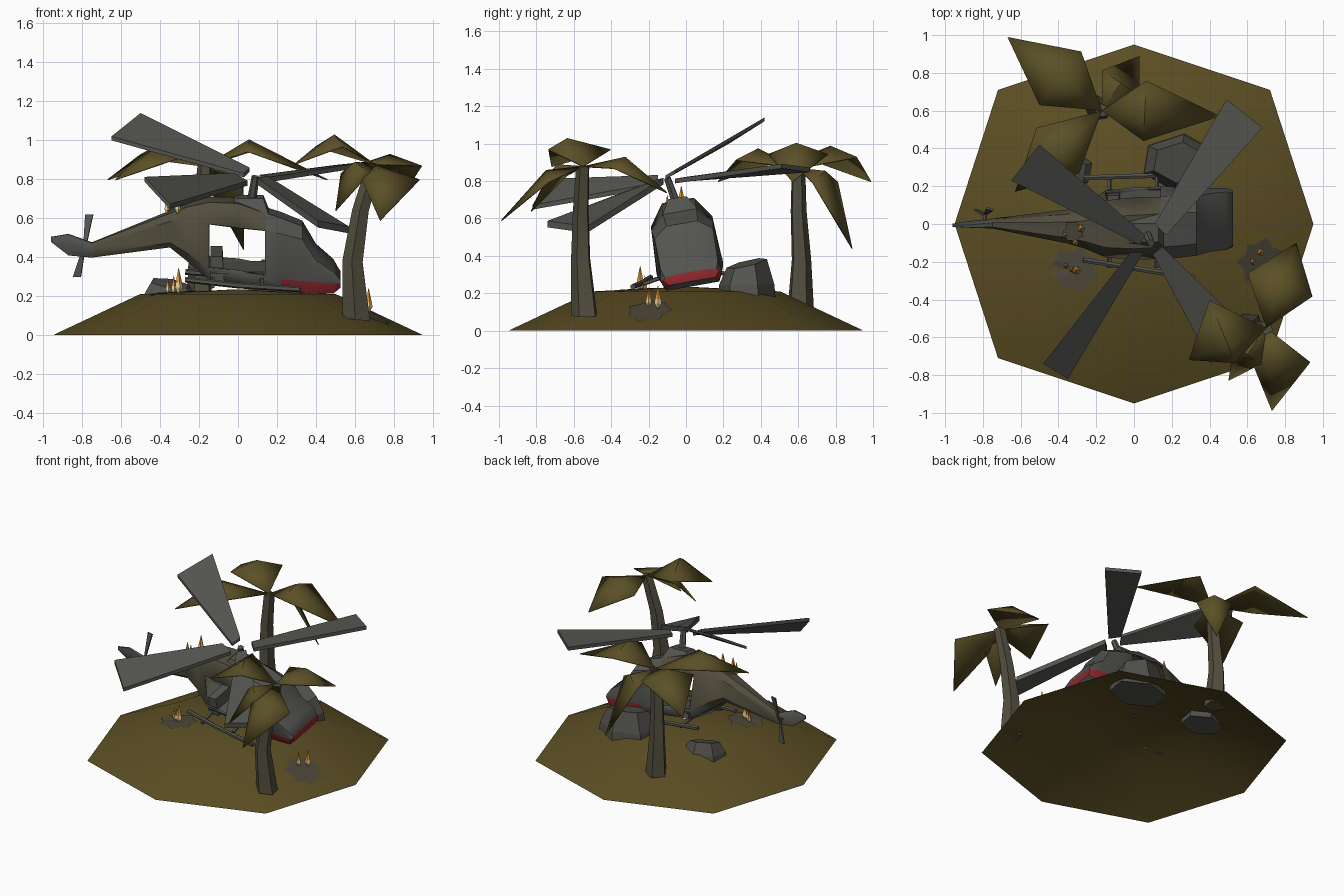
import bpy, bmesh, math, random
from mathutils import Vector, Matrix

if "Cube" in bpy.data.objects:
    bpy.data.objects.remove(bpy.data.objects["Cube"])
random.seed(4)

def mat(name, c):
    m = bpy.data.materials.new(name)
    m.diffuse_color = (*c, 1)
    m.use_nodes = True
    m.node_tree.nodes["Principled BSDF"].inputs["Base Color"].default_value = m.diffuse_color
    return m
SAND = mat("olive ground", (0.105, 0.076, 0.017))
LEAF = mat("palm leaf", (0.105, 0.08, 0.02))
BARK = mat("palm bark", (0.085, 0.077, 0.05))
GREY = mat("grey metal", (0.088, 0.088, 0.08))
DRAB = mat("drab paint", (0.085, 0.076, 0.047))
RED = mat("red stripe", (0.27, 0.02, 0.025))
STONE = mat("stone", (0.085, 0.084, 0.075))
SOOT = mat("scorch", (0.07, 0.062, 0.042))
FIRE = mat("orange flame", (0.75, 0.32, 0.04))
GLOW = mat("pale flame", (0.85, 0.65, 0.3))

def build(name, verts, faces, mats, rule=None, thick=0, smooth=0):
    me = bpy.data.meshes.new(name)
    me.from_pydata([tuple(v) for v in verts], [], faces)
    bm = bmesh.new()
    bm.from_mesh(me)
    bmesh.ops.recalc_face_normals(bm, faces=bm.faces)
    bm.to_mesh(me)
    bm.free()
    for m in mats:
        me.materials.append(m)
    for p in me.polygons:
        p.use_smooth = smooth > 0
        if rule:
            p.material_index = rule(p.center)
    if smooth:
        me.set_sharp_from_angle(angle=math.radians(smooth))
    ob = bpy.data.objects.new(name, me)
    bpy.context.collection.objects.link(ob)
    if thick:
        s = ob.modifiers.new("thickness", "SOLIDIFY")
        s.thickness = thick
        s.offset = -1
    return ob

def loft(name, rings, mats, rule=None, skip=None, caps=True, thick=0, smooth=0):
    n = len(rings[0])
    verts = [v for r in rings for v in r]
    faces = []
    for i in range(len(rings) - 1):
        for j in range(n):
            if not (skip and skip(i, j)):
                k = (j + 1) % n
                faces.append((i*n + j, i*n + k, i*n + n + k, i*n + n + j))
    if caps:
        faces += [tuple(range(n)), tuple(range(len(verts) - n, len(verts)))]
    return build(name, verts, faces, mats, rule, thick, smooth)

def tube(name, path, radii, sides, m):
    d = Vector(path[-1]) - Vector(path[0])
    q = d.to_track_quat('Z', 'Y')
    rings = [[Vector(p) + q @ Vector((r*math.cos(a), r*math.sin(a), 0))
              for a in (2*math.pi*(j + .5)/sides for j in range(sides))]
             for p, r in zip(path, radii)]
    return loft(name, rings, [m], smooth=40)

# Island: open octagonal mound
OCT = [(.95, 0), (.72, .71), (0, .95), (-.72, .71), (-.95, 0), (-.72, -.71), (0, -.95), (.72, -.71)]
loft("island", [[(x*s, y*s, z) for x, y in OCT] for s, z in ((1, 0), (.53, .21), (.02, .235))],
     [SAND], caps=False, smooth=60)

def ground(x, y):
    x, y = abs(x), abs(y)
    d = max((.24*x + .72*y)/.684, (.71*x + .23*y)/.6745)
    return .21*(1 - d)/.47 if d > .53 else .21 + .025*(1 - d/.53)

# Scorch marks
def scorch(name, cx, cy, r, height):
    pts = [(cx, cy)]
    for i in range(14):
        a, k = i*math.pi/7, r*(1 if i % 2 else .75)*random.uniform(.85, 1.1)
        pts.append((cx + k*math.cos(a), cy + k*math.sin(a)))
    build(name, [(x, y, height(x, y) + .006) for x, y in pts],
          [(0, i + 1, (i + 1) % 14 + 1) for i in range(14)], [SOOT])
scorch("scorch_left", -.31, -.24, .14, ground)
scorch("scorch_right", .67, -.2, .125, ground)

# Fuselage: side profile sections, rolled about the x axis
ROLL = Matrix.Translation((0, 0, .45)) @ Matrix.Rotation(math.radians(10), 4, 'X') @ Matrix.Translation((0, 0, -.45))
SECT = [(-.96, .48, .485, .495, .505, .008), (-.87, .41, .44, .49, .52, .014),
        (-.75, .40, .42, .46, .475, .024), (-.35, .46, .49, .60, .635, .085),
        (-.26, .39, .44, .62, .67, .11), (-.15, .30, .37, .60, .70, .165),
        (0, .28, .355, .585, .695, .18), (.14, .26, .33, .57, .645, .18),
        (.22, .25, .315, .55, .62, .178), (.33, .24, .305, .52, .575, .17),
        (.40, .235, .30, .41, .455, .168), (.49, .235, .292, .35, .375, .167),
        (.525, .262, .29, .305, .312, .15)]
rings = []
for x, b, s1, s2, t, w in SECT:
    low = .65 if x < .2 else .85
    half = [(low*w, b), (w, s1), (.93*w, s2), (.5*w, t)]
    rings.append([ROLL @ Vector((x, y, z)) for y, z in half + [(-y, z) for y, z in reversed(half)]])
def body_colour(c):
    c = ROLL.inverted() @ c
    if c.x > .22 and .252 < c.z < .306:
        return 2
    return 1 if -.74 < c.x < .1 and c.z > .4 else 0
loft("fuselage", rings, [GREY, DRAB, RED], body_colour,
     skip=lambda i, j: i in (5, 6) and j in (1, 5), thick=.012, smooth=35)

# Frustum box helper, rolled with the fuselage
def frustum(name, lo, hi, m):
    return loft(name, [[ROLL @ Vector((x, y, z)) for x, y in ((x0, -w), (x1, -w), (x1, w), (x0, w))]
                       for x0, x1, w, z in (lo, hi)], [m])
frustum("engine_housing", (-.1, .16, .1, .63), (0, .13, .05, .715), GREY)
frustum("cabin_bench", (-.14, -.07, .15, .30), (-.14, -.08, .15, .43), GREY)
frustum("cabin_floor", (-.14, .15, .165, .34), (-.14, .15, .165, .35), GREY)
frustum("cockpit_bulkhead", (.145, .16, .12, .3), (.145, .16, .1, .56), GREY)

# Skids and struts
tube("near_skid", [(-.27, -.19, .285), (.0, -.235, .255), (.32, -.285, .235)], [.015]*3, 6, GREY)
tube("far_skid", [(-.27, .245, .325), (.22, .26, .28)], [.015]*2, 6, GREY)
for i, x in enumerate((-.13, .12)):
    tube(f"near_strut_{i}", [(x, -.09, .3), (x, -.23, .25)], [.012]*2, 5, GREY)
    tube(f"far_strut_{i}", [(x, .1, .32), (x, .25, .3)], [.012]*2, 5, GREY)

# Rotor mast and blades: root pair, tip pair
tube("rotor_mast", [(.07, -.055, .69), (.09, -.1, .815)], [.024, .02], 6, GREY)
def blade(name, r0, r1, t0, t1, thick):
    d = Vector((0, 0, thick/2))
    q = [Vector(p) for p in (r0, r1, t1, t0)]
    loft(name, [[p - d for p in q], [p + d for p in q]], [GREY])
blade("blade_back_right", (.11, .0, .81), (.17, -.06, .80), (.49, .66, .86), (.68, .51, .88), .025)
blade("blade_back_left", (.06, -.06, .85), (.03, -.11, .82), (-.5, .42, 1.13), (-.65, .23, 1.01), .02)
blade("blade_front_left", (-.02, -.15, .82), (.05, -.15, .78), (-.48, -.74, .80), (-.35, -.82, .66), .025)
blade("blade_front_right", (.15, -.12, .80), (.10, -.16, .79), (.57, -.53, .54), (.41, -.74, .57), .035)

# Tail rotor
tube("tail_rotor_hub", [(-.79, 0, .45), (-.79, .06, .45)], [.01]*2, 5, GREY)
for name, z, w, dx in (("tail_blade_upper", .62, .02, .025), ("tail_blade_lower", .30, .02, -.035)):
    x = -.79 + dx
    build(name, [(-.795, .05, .45), (-.782, .045, .45), (x + w, .07, z), (x - w, .08, z)],
          [(0, 1, 2, 3)], [GREY], thick=.01)

# Palms: trunk and folded leaves (tip, left width, right width, arch, widest point)
def palm(name, path, leaves):
    tube(name + "_trunk", path, [.075, .055, .045, .038], 5, BARK)
    c = Vector(path[-1])
    for i, (tip, wl, wr, arch, f) in enumerate(leaves):
        tip = Vector(tip)
        side = (tip - c).cross(Vector((0, 0, 1))).normalized()
        mid = c.lerp(tip, f) + Vector((0, 0, arch))
        low = Vector((0, 0, .06))
        build(f"{name}_leaf_{i}", [c, mid, tip, mid + side*wr - low, mid - side*wl - low],
              [(0, 3, 1), (3, 2, 1), (0, 1, 4), (4, 1, 2)], [LEAF], thick=.006, smooth=50)
palm("back_palm", [(-.19, .61, .11), (-.2, .615, .38), (-.19, .60, .64), (-.17, .60, .87)],
     [((-.67, .99, .8), .18, .18, .15, .44), ((.03, .89, .44), .12, .12, .2, .5),
      ((.46, .57, .8), .17, .15, .16, .36), ((-.63, .17, .8), .16, .17, .14, .5)])
palm("front_palm", [(.61, -.54, .08), (.59, -.56, .38), (.63, -.56, .64), (.70, -.55, .88)],
     [((.86, -.1, .74), .19, .175, .12, .5), ((.29, -.72, .88), .11, .25, .15, .5),
      ((.73, -.99, .59), .22, .08, .11, .45), ((.5, -.83, .64), .09, .09, .13, .5)])

# Rocks
def rock(name, x, y, rx, ry, z0, z1, top):
    rings = []
    for k, z in ((1, z0), (.96, z0 + .4*(z1 - z0)), (top, z1)):
        rings.append([(x + rx*k*math.cos(a), y + ry*k*math.sin(a), z - .03*math.cos(a + 1)*(z == z1))
                      for a in (j*math.pi/3 + .4 for j in range(6))])
    loft(name, rings, [STONE])
rock("large_rock", .24, .325, .21, .155, .17, .36, .7)
rock("small_rock", -.35, .28, .15, .12, .17, .265, .7)

# Flames: two-tone spindles in clusters
def flames(name, spots):
    for i, (x, y, z, h) in enumerate(spots):
        r = h*.17
        rings = [[(x + k*r*math.cos(a), y + k*r*math.sin(a), z + t*h)
                  for a in (j*2*math.pi/5 for j in range(5))]
                 for k, t in ((.3, 0), (1, .22), (.8, .42), (.05, 1))]
        loft(f"{name}_{i}", rings, [FIRE, GLOW], lambda c, z=z, h=h: 0 if c.z > z + .45*h else 1)
flames("ground_fire", [(-.36, -.22, .215, .08), (-.33, -.24, .215, .09), (-.305, -.245, .215, .13)])
flames("nose_fire", [(.63, -.2, .13, .1), (.67, -.15, .12, .12)])
flames("tail_fire", [(-.365, -.06, .625, .09), (-.31, -.1, .625, .1), (-.28, -.025, .655, .12)])
scorch("scorch_tail", -.32, -.04, .06, lambda x, y: .668 + .37*(x + .28) + .17*(y + .02))
